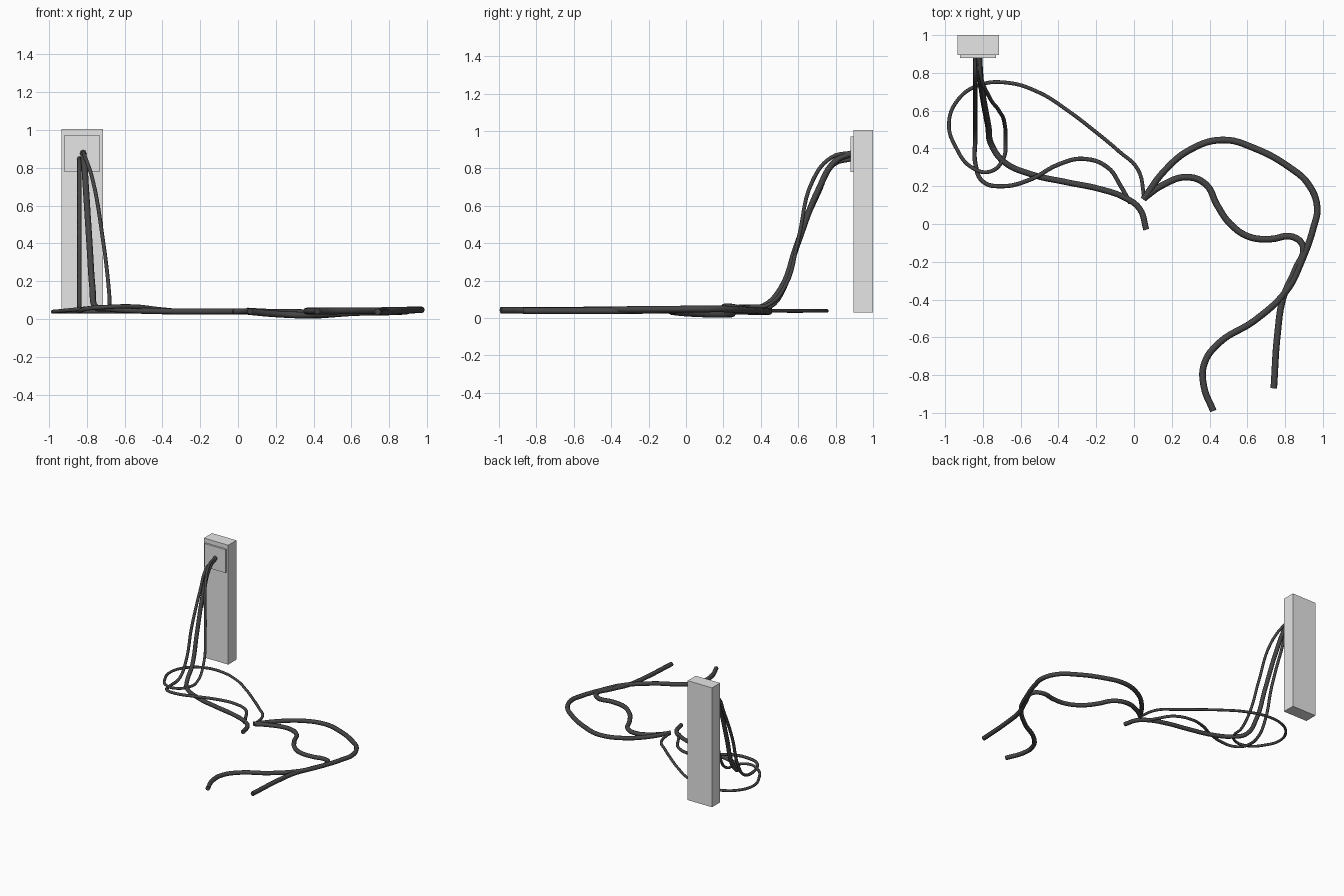
import bpy


def material(name, value):
    m = bpy.data.materials.new(name)
    m.diffuse_color = (value, value, value, 1)
    return m


RUBBER = material("black rubber", 0.06)
GREY = material("post grey", 0.79)


def box(name, lo, hi):
    bpy.ops.mesh.primitive_cube_add(
        size=1, location=[(a + b) / 2 for a, b in zip(lo, hi)])
    ob = bpy.context.object
    ob.name = name
    ob.scale = [b - a for a, b in zip(lo, hi)]
    bpy.ops.object.transform_apply(location=False, rotation=False, scale=True)
    ob.data.materials.append(GREY)
    return ob


def cable(name, radius, points):
    """Round tube through the points, turned into a capped mesh."""
    cu = bpy.data.curves.new(name, 'CURVE')
    cu.dimensions = '3D'
    cu.bevel_depth = radius
    cu.bevel_resolution = 2
    cu.use_fill_caps = True
    cu.resolution_u = 6
    sp = cu.splines.new('BEZIER')
    sp.bezier_points.add(len(points) - 1)
    for bp, p in zip(sp.bezier_points, points):
        bp.co = p
        bp.handle_left_type = bp.handle_right_type = 'AUTO'
    cu.materials.append(RUBBER)
    ob = bpy.data.objects.new(name, cu)
    bpy.context.collection.objects.link(ob)
    bpy.ops.object.select_all(action='DESELECT')
    ob.select_set(True)
    bpy.context.view_layer.objects.active = ob
    bpy.ops.object.convert(target='MESH')
    # keep only the end caps sharp
    bpy.ops.object.shade_smooth_by_angle(angle=1.1)


# Wall post and its socket plate
box("wall_post", (-0.935, 0.895, 0.03), (-0.715, 1.0, 1.005))
box("socket_plate", (-0.92, 0.88, 0.78), (-0.73, 0.897, 0.97))

# Thick lead from the plate to the middle of the floor
cable("thick_wall_cable", 0.0165, [
    (-0.82, 0.885, 0.88), (-0.815, 0.80, 0.84), (-0.805, 0.71, 0.69),
    (-0.785, 0.59, 0.38), (-0.77, 0.51, 0.16), (-0.755, 0.42, 0.065),
    (-0.69, 0.33, 0.055), (-0.55, 0.265, 0.045), (-0.35, 0.22, 0.04),
    (-0.18, 0.185, 0.04), (-0.05, 0.14, 0.04), (0.03, 0.08, 0.04),
    (0.065, -0.03, 0.04)])

# Thin lead dropping straight, then waving along the floor
cable("thin_wave_cable", 0.0115, [
    (-0.84, 0.885, 0.85), (-0.84, 0.79, 0.82), (-0.84, 0.71, 0.67),
    (-0.84, 0.60, 0.41), (-0.84, 0.53, 0.17), (-0.84, 0.45, 0.06),
    (-0.84, 0.32, 0.04), (-0.80, 0.225, 0.055), (-0.70, 0.20, 0.063),
    (-0.55, 0.235, 0.066), (-0.40, 0.315, 0.05), (-0.27, 0.345, 0.04),
    (-0.14, 0.30, 0.04), (-0.07, 0.20, 0.04), (-0.02, 0.11, 0.04)])

# Thin lead making a wide loop on the floor
cable("thin_loop_cable", 0.0105, [
    (-0.82, 0.885, 0.885), (-0.81, 0.78, 0.86), (-0.77, 0.68, 0.74),
    (-0.715, 0.60, 0.42), (-0.685, 0.53, 0.17), (-0.68, 0.44, 0.07),
    (-0.69, 0.35, 0.062), (-0.76, 0.278, 0.06), (-0.86, 0.30, 0.05),
    (-0.94, 0.40, 0.042), (-0.98, 0.53, 0.038), (-0.93, 0.66, 0.038),
    (-0.82, 0.735, 0.038), (-0.67, 0.748, 0.038), (-0.50, 0.695, 0.038),
    (-0.35, 0.60, 0.038), (-0.20, 0.485, 0.038), (-0.08, 0.385, 0.038),
    (0.02, 0.29, 0.038), (0.055, 0.135, 0.038)])

# Thick outer floor cable
cable("outer_floor_cable", 0.0175, [
    (0.05, 0.13, 0.042), (0.16, 0.28, 0.036), (0.30, 0.395, 0.034),
    (0.47, 0.445, 0.034), (0.64, 0.40, 0.038), (0.83, 0.295, 0.044),
    (0.92, 0.215, 0.048), (0.97, 0.09, 0.048), (0.95, -0.02, 0.048),
    (0.89, -0.19, 0.046), (0.81, -0.35, 0.045), (0.64, -0.51, 0.043),
    (0.45, -0.63, 0.042), (0.372, -0.74, 0.042), (0.37, -0.86, 0.042),
    (0.42, -0.99, 0.042)])

# Thick inner floor cable
cable("inner_floor_cable", 0.0175, [
    (0.05, 0.135, 0.04), (0.15, 0.205, 0.03), (0.28, 0.248, 0.022),
    (0.38, 0.21, 0.019), (0.44, 0.10, 0.021), (0.51, 0.0, 0.026),
    (0.61, -0.068, 0.033), (0.72, -0.08, 0.036), (0.84, -0.068, 0.038),
    (0.895, -0.12, 0.042), (0.855, -0.24, 0.04), (0.79, -0.39, 0.038),
    (0.76, -0.58, 0.038), (0.74, -0.87, 0.038)])
